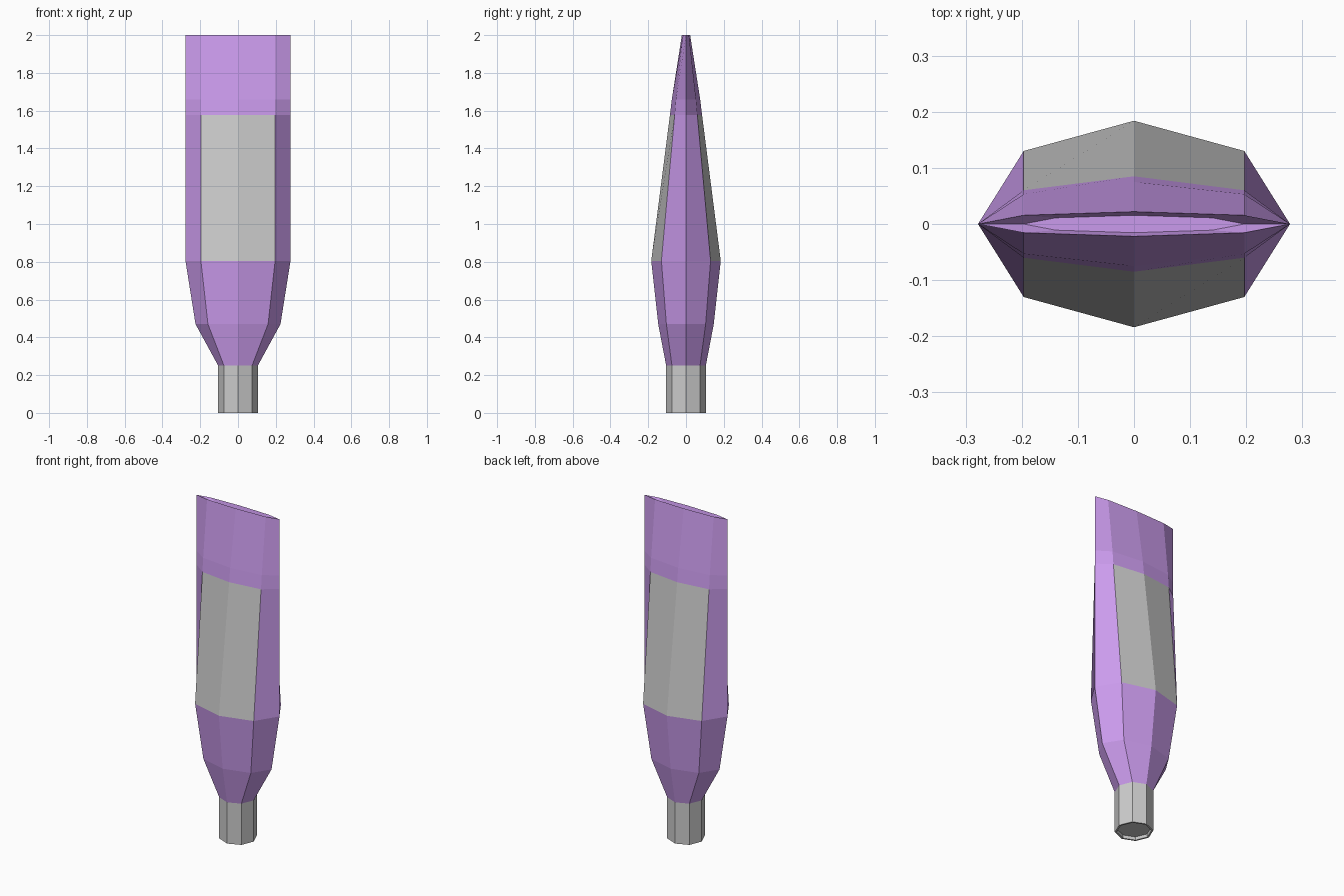
import bpy, bmesh
from math import cos, sin, pi

if "Cube" in bpy.data.objects:
    bpy.data.objects.remove(bpy.data.objects["Cube"])

N = 8


def ring(bm, rx, ry, z):
    return [bm.verts.new((rx * cos(2 * pi * i / N), ry * sin(2 * pi * i / N), z)) for i in range(N)]


def loft(name, rings, mat=None, keep=lambda level, side: True, caps=True):
    """Skin a stack of (rx, ry, z) octagon rings, keeping only the wanted faces."""
    bm = bmesh.new()
    loops = [ring(bm, *r) for r in rings]
    for k in range(len(loops) - 1):
        for i in range(N):
            if keep(k, i):
                a, b, j = loops[k], loops[k + 1], (i + 1) % N
                bm.faces.new((a[i], a[j], b[j], b[i]))
    if caps:
        bm.faces.new(loops[0][::-1])
        bm.faces.new(loops[-1])
    bmesh.ops.delete(bm, geom=[v for v in bm.verts if not v.link_faces], context='VERTS')
    me = bpy.data.meshes.new(name)
    bm.to_mesh(me)
    bm.free()
    if mat:
        me.materials.append(mat)
    ob = bpy.data.objects.new(name, me)
    bpy.context.collection.objects.link(ob)
    return ob


purple = bpy.data.materials.new("purple")
purple.diffuse_color = (0.60, 0.33, 0.85, 1)
purple.use_nodes = True
purple.node_tree.nodes["Principled BSDF"].inputs["Base Color"].default_value = purple.diffuse_color

# tube: round neck widening, then flattening to a crimped end with a shallow recess
tube = [
    (0.105, 0.105, 0.25),
    (0.225, 0.147, 0.47),
    (0.278, 0.184, 0.805),
    (0.278, 0.085, 1.577),
    (0.278, 0.075, 1.66),
    (0.278, 0.022, 2.0),
    (0.197, 0.0155, 1.97),
]


def is_label(level, side):
    return level == 2 and side in (1, 2, 5, 6)


loft("tube_body", tube, purple, lambda k, i: not is_label(k, i))

# grey front and back panels fill the gaps left in the tube
loft("tube_labels", tube, None, is_label, caps=False)

# octagonal cap with a shallow recess underneath
loft("cap", [(0.092, 0.092, 0.018), (0.095, 0.095, 0.0), (0.105, 0.105, 0.0), (0.105, 0.105, 0.25)])
